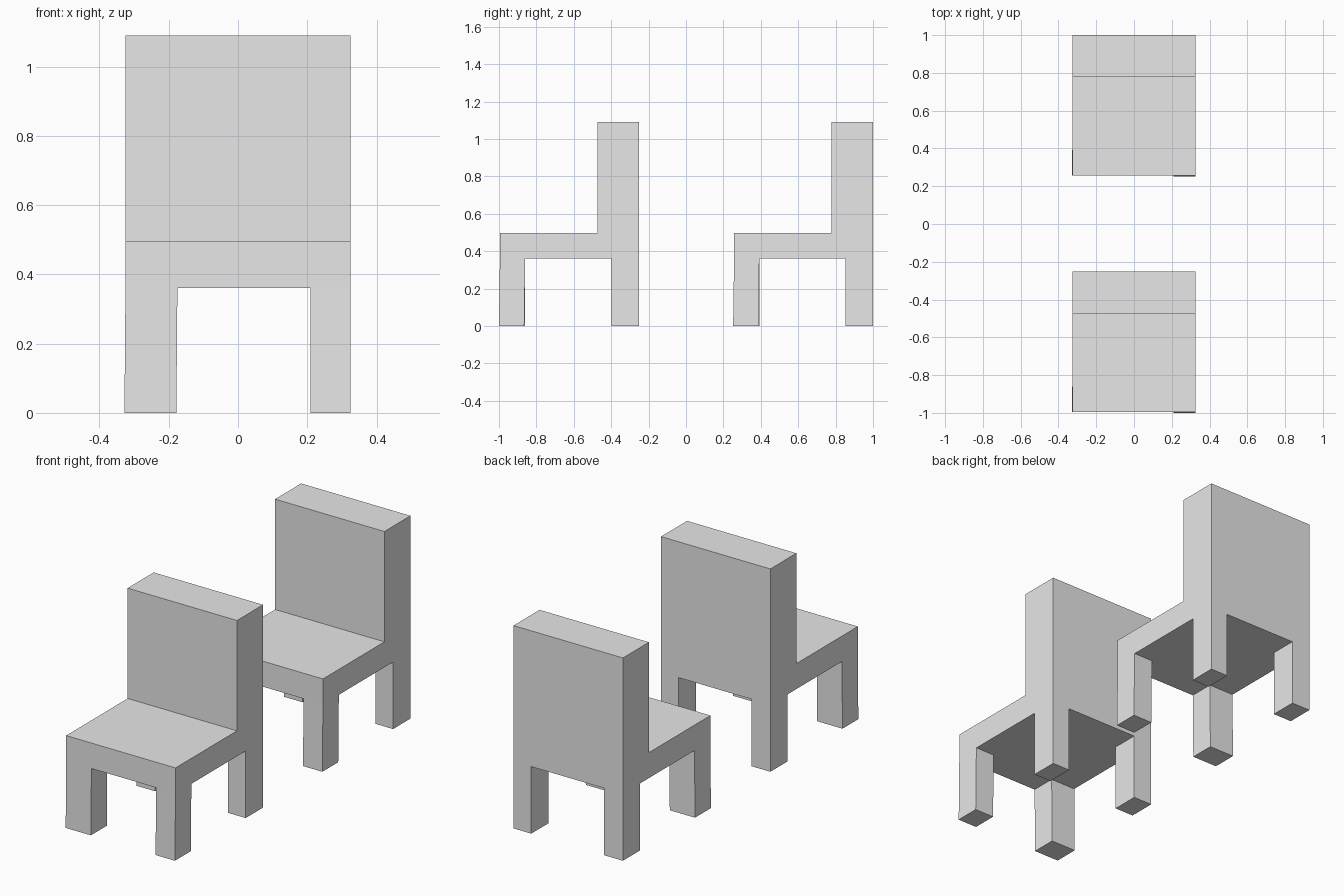
import bpy
import bmesh

cube = bpy.data.objects.get("Cube")
if cube:
    bpy.data.objects.remove(cube, do_unlink=True)

# One plain grey for everything
grey = bpy.data.materials.new("light_grey")
grey.use_nodes = True
colour = (0.8, 0.8, 0.8, 1.0)
grey.diffuse_color = colour
grey.node_tree.nodes["Principled BSDF"].inputs["Base Color"].default_value = colour

HALF_WIDTH = 0.325
SEAT_BOTTOM, SEAT_TOP, BACK_TOP = 0.36, 0.497, 1.09
SEAT_FRONT, BACK_FRONT, BACK_REAR = -0.37, 0.152, 0.373  # measured from chair centre


def prism(name, outline, sweep):
    """Extrude a closed outline of 3D points along the sweep vector."""
    bm = bmesh.new()
    face = bm.faces.new([bm.verts.new(p) for p in outline])
    swept = bmesh.ops.extrude_face_region(bm, geom=[face])["geom"]
    bmesh.ops.translate(bm, vec=sweep,
                        verts=[v for v in swept if isinstance(v, bmesh.types.BMVert)])
    bmesh.ops.recalc_face_normals(bm, faces=bm.faces)
    mesh = bpy.data.meshes.new(name)
    bm.to_mesh(mesh)
    bm.free()
    mesh.materials.append(grey)
    obj = bpy.data.objects.new(name, mesh)
    bpy.context.collection.objects.link(obj)
    return obj


def leg(name, x0, x1, y0, y1, foot_shift=(0, 0)):
    """Square leg whose foot leans slightly outward from the seat."""
    top = [(x, y, SEAT_BOTTOM) for x, y in ((x0, y0), (x1, y0), (x1, y1), (x0, y1))]
    return prism(name, top, (*foot_shift, -SEAT_BOTTOM))


def chair(label, y):
    # Seat and thick backrest share one L-shaped side profile
    profile = [(SEAT_FRONT, SEAT_BOTTOM), (BACK_REAR, SEAT_BOTTOM), (BACK_REAR, BACK_TOP),
               (BACK_FRONT, BACK_TOP), (BACK_FRONT, SEAT_TOP), (SEAT_FRONT, SEAT_TOP)]
    parts = [prism(label + "_seat_and_backrest",
                   [(-HALF_WIDTH, py, pz) for py, pz in profile],
                   (2 * HALF_WIDTH, 0, 0))]

    # Four legs, the front right one being wider
    front, rear = (SEAT_FRONT, -0.235), (0.226, BACK_REAR)
    parts += [
        leg(label + "_front_right_leg", -HALF_WIDTH, -0.175, *front, (-0.003, 0)),
        leg(label + "_front_left_leg", 0.21, HALF_WIDTH, *front, (0, -0.005)),
        leg(label + "_back_right_leg", -HALF_WIDTH, -0.213, *rear),
        leg(label + "_back_left_leg", 0.22, HALF_WIDTH, *rear),
    ]
    for part in parts:
        part.location.y = y


# Two matching chairs, one behind the other
chair("front_chair", -0.625)
chair("rear_chair", 0.627)
